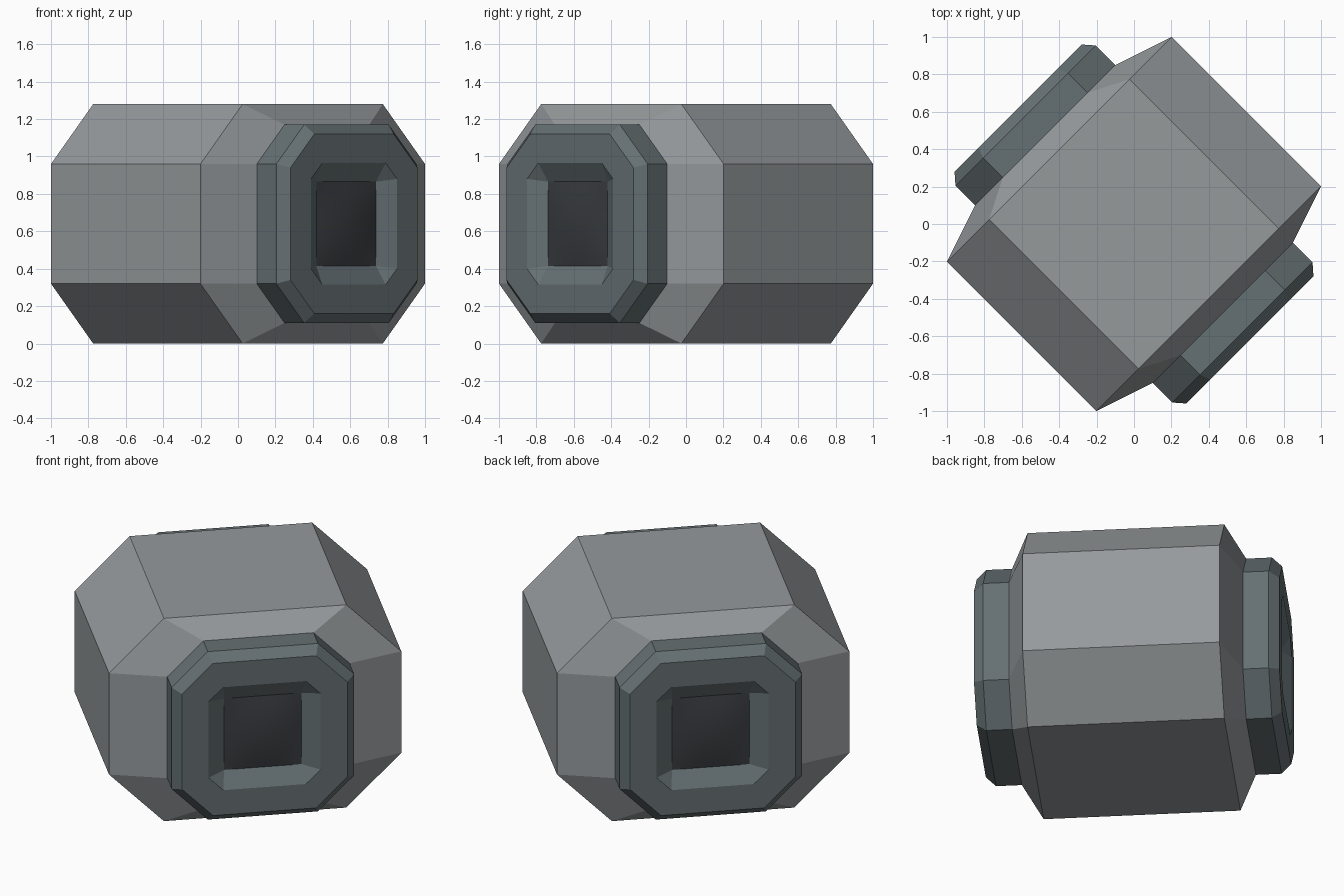
import bpy, bmesh
from math import radians

if "Cube" in bpy.data.objects:
    bpy.data.objects.remove(bpy.data.objects["Cube"])

MID_Z = 0.64


def colour(name, rgb):
    mat = bpy.data.materials.new(name)
    mat.diffuse_color = (*rgb, 1)
    mat.use_nodes = True
    mat.node_tree.nodes["Principled BSDF"].inputs["Base Color"].default_value = mat.diffuse_color
    return mat


shell = colour("shell_grey", (0.30, 0.32, 0.33))
dark = colour("collar_grey", (0.13, 0.16, 0.17))
glass = colour("lens_black", (0.04, 0.045, 0.05))


def octagon(hw, hh, cw, ch):
    """Half sizes hw, hh with corners cut down to cw, ch."""
    return [(hw, -ch), (hw, ch), (cw, hh), (-cw, hh),
            (-hw, ch), (-hw, -ch), (-cw, -hh), (cw, -hh)]


def place(name, bm, turn, mat):
    mesh = bpy.data.meshes.new(name)
    bm.to_mesh(mesh)
    bm.free()
    mesh.materials.append(mat)
    obj = bpy.data.objects.new(name, mesh)
    obj.location.z = MID_Z
    obj.rotation_euler.z = radians(turn)
    bpy.context.collection.objects.link(obj)
    return obj


def loft(name, sections, turn, mat):
    """Skin eight-sided sections (x, octagon) along the local x axis."""
    bm = bmesh.new()
    rings = [[bm.verts.new((x, y, z)) for y, z in octagon(*size)]
             for x, size in sections]
    for a, b in zip(rings, rings[1:]):
        for j in range(8):
            k = (j + 1) % 8
            bm.faces.new((a[j], a[k], b[k], b[j]))
    bmesh.ops.remove_doubles(bm, verts=bm.verts, dist=1e-5)
    return place(name, bm, turn, mat)


# Main housing: octagonal block tapering into both collars
wide = (0.849, 0.64, 0.53, 0.32)
neck = (0.53, 0.53, 0.32, 0.32)
loft("housing", [(-0.672, neck), (-0.565, wide), (0.565, wide), (0.672, neck)],
     -45, shell)

for side, turn in (("front", -45), ("back", 135)):
    # Collar with bevelled lip and a recess that narrows to a square window
    loft(side + "_collar", [
        (0.672, neck),
        (0.82, neck),
        (0.877, (0.48, 0.48, 0.30, 0.30)),
        (0.877, (0.325, 0.325, 0.24, 0.24)),
        (0.817, (0.225, 0.225, 0.225, 0.225)),
    ], turn, dark)

    # Slightly domed square lens
    bm = bmesh.new()
    bmesh.ops.create_grid(bm, x_segments=10, y_segments=10, size=1)
    for v in bm.verts:
        u, w = v.co.x, v.co.y
        v.co = (0.817 + 0.025 * (1 - u * u) * (1 - w * w), 0.225 * u, 0.225 * w)
    for f in bm.faces:
        f.smooth = True
    place(side + "_lens", bm, turn, glass)
